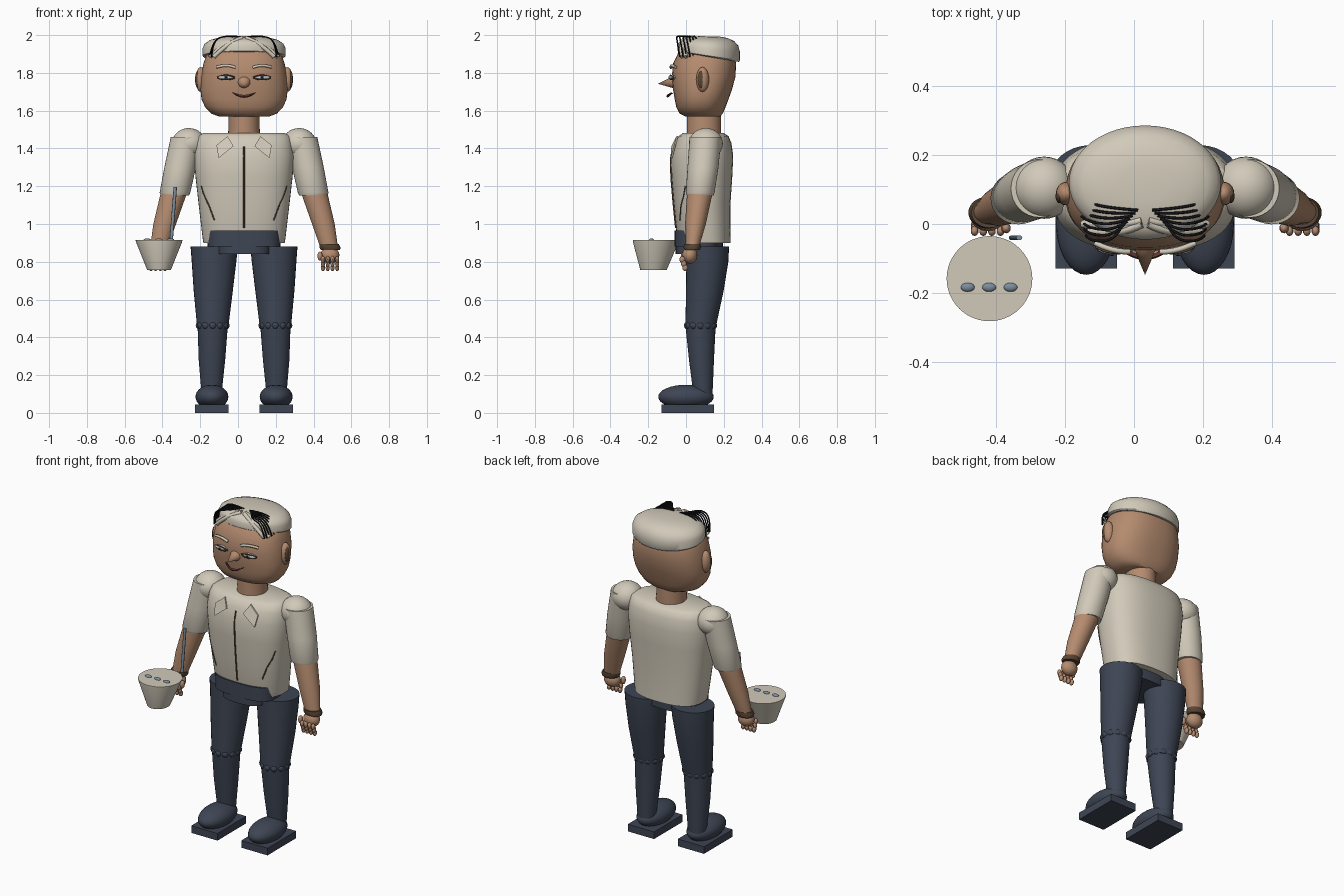
import bpy, bmesh, math
from mathutils import Vector

if "Cube" in bpy.data.objects:
    bpy.data.objects.remove(bpy.data.objects["Cube"])

C = 0.032  # body mirror axis in x


def mat(name, *rgb):
    m = bpy.data.materials.new(name)
    m.diffuse_color = (*rgb, 1)
    m.use_nodes = True
    m.node_tree.nodes["Principled BSDF"].inputs["Base Color"].default_value = m.diffuse_color
    return m


CREAM = mat("cream", .64, .59, .49)
SKIN = mat("skin", .46, .26, .16)
NAVY = mat("navy", .048, .060, .088)
BLACK = mat("black", .008, .008, .01)
BROWN = mat("brown", .10, .06, .035)
BLUE = mat("grey_blue", .20, .27, .34)
LIP = mat("lip", .12, .035, .025)
WHITE = mat("eye_white", .6, .6, .58)


def finish(bm, name, m, angle=40):
    bmesh.ops.recalc_face_normals(bm, faces=bm.faces)
    me = bpy.data.meshes.new(name)
    bm.to_mesh(me)
    bm.free()
    me.materials.append(m)
    ob = bpy.data.objects.new(name, me)
    bpy.context.collection.objects.link(ob)
    bpy.ops.object.select_all(action='DESELECT')
    ob.select_set(True)
    bpy.context.view_layer.objects.active = ob
    bpy.ops.object.shade_smooth_by_angle(angle=math.radians(angle))
    return ob


def loft(name, m, rings, n=2.0, seg=32):
    """Stack of horizontal superellipse rings: (z, cx, cy, rx, ry)."""
    bm = bmesh.new()
    prev = None
    for z, cx, cy, rx, ry in rings:
        row = []
        for i in range(seg):
            c, s = math.cos(2 * math.pi * i / seg), math.sin(2 * math.pi * i / seg)
            row.append(bm.verts.new((cx + rx * math.copysign(abs(c) ** (2 / n), c),
                                     cy + ry * math.copysign(abs(s) ** (2 / n), s), z)))
        if prev:
            for i in range(seg):
                j = (i + 1) % seg
                bm.faces.new((prev[i], prev[j], row[j], row[i]))
        else:
            bm.faces.new(row)
        prev = row
    bm.faces.new(prev)
    return finish(bm, name, m)


def balls(name, m, items, seg=20):
    """Ellipsoids joined in one mesh: (centre, radii)."""
    bm = bmesh.new()
    for c, r in items:
        vs = bmesh.ops.create_uvsphere(bm, u_segments=seg, v_segments=max(6, seg // 2), radius=1)['verts']
        for v in vs:
            v.co = Vector([c[k] + v.co[k] * r[k] for k in range(3)])
    return finish(bm, name, m)


def box(name, m, c, size):
    bm = bmesh.new()
    for v in bmesh.ops.create_cube(bm, size=1)['verts']:
        v.co = Vector([c[k] + v.co[k] * size[k] for k in range(3)])
    return finish(bm, name, m)


def strands(name, m, paths, r):
    cu = bpy.data.curves.new(name, 'CURVE')
    cu.dimensions = '3D'
    cu.bevel_depth, cu.bevel_resolution, cu.resolution_u = r, 1, 5
    cu.use_fill_caps = True
    for pts in paths:
        sp = cu.splines.new('NURBS')
        sp.points.add(len(pts) - 1)
        for p, co in zip(sp.points, pts):
            p.co = (*co, 1)
        sp.order_u, sp.use_endpoint_u = 3, True
    cu.materials.append(m)
    ob = bpy.data.objects.new(name, cu)
    bpy.context.collection.objects.link(ob)
    return ob


# Shirt body: (z, front y, back y, half width)
BODY = [(.90, -.04, .235, .215), (.93, -.048, .235, .22), (1.1, -.065, .235, .24), (1.25, -.078, .245, .257),
        (1.36, -.08, .25, .265), (1.43, -.06, .24, .257), (1.465, -.04, .225, .245), (1.482, -.015, .20, .215)]
loft("shirt_body", CREAM, [(z, C, (f + b) / 2, w, (b - f) / 2) for z, f, b, w in BODY], 2.5, 48)


def chest_y(dx, z):
    for (z0, f0, b0, w0), (z1, f1, b1, w1) in zip(BODY, BODY[1:]):
        if z <= z1:
            break
    t = (z - z0) / (z1 - z0)
    f, b, w = (p + (q - p) * t for p, q in ((f0, f1), (b0, b1), (w0, w1)))
    return (f + b) / 2 - (b - f) / 2 * max(0, 1 - (abs(dx) / w) ** 2.5) ** .4


# Shirt placket
strands("placket", BROWN, [[(C, chest_y(0, z) - .001, z) for z in [.98 + .043 * i for i in range(11)]]], .005)

# Belt and hips
loft("belt", NAVY, [(.88, C, .06, .193, .12), (.965, C, .06, .193, .12)], 3)
loft("hips", NAVY, [(.84, C, .07, .14, .125), (.90, C, .07, .14, .125)], 3)

# Neck and head
loft("neck", SKIN, [(1.46, C, .095, .085, .09), (1.53, C, .095, .082, .09), (1.6, C, .095, .082, .09)])
HEAD = [(1.568, .0, .18, .13), (1.585, -.035, .195, .175), (1.62, -.052, .21, .207), (1.66, -.06, .225, .225),
        (1.71, -.068, .243, .231), (1.78, -.075, .262, .228), (1.85, -.068, .265, .215),
        (1.92, -.035, .25, .19), (1.96, .01, .2, .14)]
loft("head", SKIN, [(z, C, (f + b) / 2, w, (b - f) / 2) for z, f, b, w in HEAD], 2.35, 48)

# Nose: wedge cone swept forward
bm = bmesh.new()
base = [bm.verts.new((C + .036 * math.cos(a), -.062, 1.752 + .034 * math.sin(a)))
        for a in [2 * math.pi * i / 16 for i in range(16)]]
tip = bm.verts.new((C, -.148, 1.742))
for i in range(16):
    bm.faces.new((base[i], base[(i + 1) % 16], tip))
bm.faces.new(base)
finish(bm, "nose", SKIN)

# Smiling mouth
bm = bmesh.new()
cols = []
for i in range(13):
    u = i / 6 - 1
    top, low = 1.682 + .012 * u * u, 1.668 + .026 * u * u
    y = -.1 + .02 * u * u
    cols.append([bm.verts.new((C + .06 * u, yy, z)) for yy, z in
                 ((y, top + .002), (y - .004, (top + low) / 2), (y, low), (y + .012, (top + low) / 2))])
for a, b in zip(cols, cols[1:]):
    for k in range(4):
        bm.faces.new((a[k], a[(k + 1) % 4], b[(k + 1) % 4], b[k]))
bm.faces.new(cols[0])
bm.faces.new(cols[-1])
finish(bm, "mouth", LIP)

# Hair cap with a rim that rises toward the front
bm = bmesh.new()
SEG, prev = 48, None
for t, r in ((0, .97), (.05, 1), (.4, 1), (.62, .95), (.8, .82), (.92, .6), (.98, .32)):
    row = []
    for i in range(SEG):
        a = 2 * math.pi * i / SEG
        rim = 1.885 - .027 * math.sin(a)
        row.append(bm.verts.new((C + .22 * r * math.cos(a), .12 + .165 * r * math.sin(a), rim + (1.996 - rim) * t)))
    if prev:
        for i in range(SEG):
            j = (i + 1) % SEG
            bm.faces.new((prev[i], prev[j], row[j], row[i]))
    else:
        bm.faces.new(row)
    prev = row
bm.faces.new(prev)
finish(bm, "hair_cap", CREAM)

for s, side in ((-1, "right"), (1, "left")):
    def X(d):
        return C + s * d

    # Hair locks sweeping from the parting, plus dark combed strands
    strands("hair_lock_" + side, CREAM, [[(X(.01), -.0, 1.985), (X(.08), -.035, 1.965), (X(.16), -.02, 1.885)],
                                         [(X(.01), .01, 1.985), (X(.1), -.01, 1.965), (X(.18), .0, 1.885)]], .012)
    strands("dark_strands_" + side, BLACK,
            [[(X(.02 + .008 * k), .04 - .008 * k, 1.992), (X(.09), .045 - .016 * k, 1.998),
              (X(.165), .06 - .018 * k, 1.975), (X(.195 - .004 * k), .075 - .018 * k, 1.885)] for k in range(7)], .004)
    # Face details
    balls("ear_" + side, SKIN, [((X(.228), .088, 1.765), (.03, .034, .066))])
    balls("ear_inner_" + side, BROWN, [((X(.247), .08, 1.765), (.012, .02, .045))])
    strands("eyebrow_" + side, CREAM, [[(X(.045), -.08, 1.828), (X(.09), -.082, 1.848), (X(.145), -.055, 1.83)]], .008)
    balls("eye_" + side, WHITE, [((X(.095), -.07, 1.776), (.044, .018, .012))])
    balls("iris_" + side, BLUE, [((X(.095), -.08, 1.776), (.014, .011, .011))])
    balls("pupil_" + side, BLACK, [((X(.095), -.087, 1.776), (.007, .006, .007))])
    strands("eyelid_" + side, BROWN, [[(X(.048), -.08, 1.776), (X(.095), -.092, 1.799), (X(.142), -.066, 1.776)],
                                      [(X(.048), -.08, 1.774), (X(.095), -.088, 1.755), (X(.142), -.066, 1.774)]], .004)
    # Collar flap and side fold on the shirt
    bm = bmesh.new()
    quad = ((.146, 1.417), (.135, 1.349), (.056, 1.412), (.087, 1.465))
    rows = [[bm.verts.new((X(d), chest_y(d, z) - o, z)) for d, z in quad] for o in (.014, .006)]
    bm.faces.new(rows[0])
    bm.faces.new(rows[1])
    for i in range(4):
        j = (i + 1) % 4
        bm.faces.new((rows[0][i], rows[0][j], rows[1][j], rows[1][i]))
    finish(bm, "collar_" + side, CREAM)
    strands("shirt_fold_" + side, BROWN, [[(X(d), chest_y(d, z), z) for d, z in
                                           ((.226, 1.2), (.212, 1.15), (.185, 1.10), (.172, 1.06), (.156, 1.02))]], .004)
    # Arm
    balls("shoulder_" + side, CREAM, [((X(.292), .105, 1.425), (.09, .09, .083))], 32)
    loft("sleeve_" + side, CREAM, [(1.15, X(.366), .075, .074, .07), (1.165, X(.366), .075, .081, .076),
                                   (1.3, X(.338), .09, .084, .082), (1.46, X(.305), .103, .083, .084)])
    loft("forearm_" + side, SKIN, [(.87, X(.452), .033, .046, .034), (1.0, X(.42), .05, .06, .055),
                                   (1.17, X(.37), .074, .07, .068)])
    loft("bracelet_" + side, BROWN, [(.862, X(.458), .033, .05, .04), (.875, X(.455), .033, .056, .046),
                                     (.893, X(.45), .033, .052, .044)])
    balls("hand_" + side, SKIN, [((X(.455), .02, .835), (.05, .04, .045))])
    balls("fingers_" + side, SKIN,
          [((X(.418 + .025 * k), -.02 + .008 * j, .812 - .022 * j), (.0115, .015, .018)) for k in range(4) for j in range(3)]
          + [((X(.402), -.012, .83), (.014, .015, .025))], 10)
    # Leg
    loft("thigh_" + side, NAVY, [(.45, X(.166), .077, .082, .08), (.65, X(.163), .1, .104, .1),
                                 (.80, X(.159), .113, .118, .111), (.88, X(.158), .115, .125, .113)])
    loft("shin_" + side, NAVY, [(.09, X(.172), .09, .052, .05), (.28, X(.17), .082, .07, .066),
                                (.46, X(.166), .077, .08, .08)])
    balls("knee_seam_" + side, NAVY, [((X(.166 + .068 * math.cos(a)), .077 + .066 * math.sin(a), .463), (.022, .022, .022))
                                      for a in [2 * math.pi * i / 12 for i in range(12)]], 12)
    balls("shoe_" + side, NAVY, [((X(.17), .0, .085), (.087, .147, .064))], 32)
    box("sole_" + side, NAVY, (X(.17), .01, .022), (.178, .278, .044))

# Bowl held at the right side, with small ovals on its lid and a thin rod
loft("bowl", CREAM, [(.757, -.418, -.172, .063, .07), (.905, -.418, -.16, .122, .121), (.914, -.418, -.158, .124, .123)], 2, 48)
balls("bowl_ovals", BLUE, [((x, -.183, .915), (.02, .013, .009)) for x in (-.481, -.419, -.357)], 16)
loft("rod", BLUE, [(.92, -.353, -.04, .009, .007), (1.195, -.332, -.04, .009, .007)], 2, 12)
